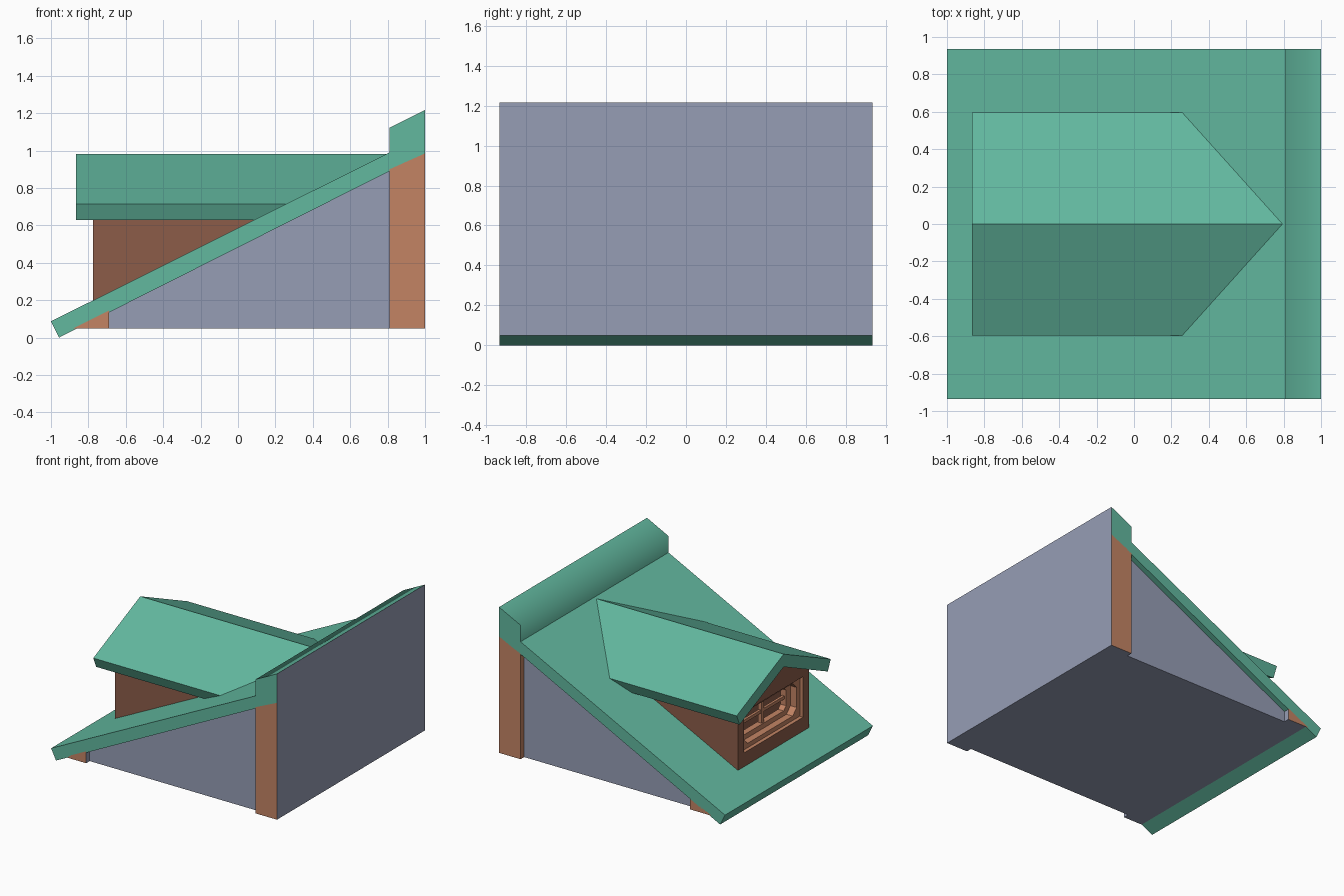
import bpy, bmesh
from mathutils import Vector

if "Cube" in bpy.data.objects:
    bpy.data.objects.remove(bpy.data.objects["Cube"])


def material(name, rgb):
    m = bpy.data.materials.new(name)
    lin = [(c / 255 / 12.92 if c < 11 else ((c / 255 + 0.055) / 1.055) ** 2.4) for c in rgb]
    m.diffuse_color = (*lin, 1)
    m.use_nodes = True
    m.node_tree.nodes["Principled BSDF"].inputs["Base Color"].default_value = m.diffuse_color
    return m


GREEN = material("green roofing", (98, 184, 159))
GREY = material("blue grey wall", (150, 157, 181))
TAN = material("tan timber", (195, 132, 100))
BROWN = material("dark brown wall", (140, 92, 73))


def finish(name, bm, mats):
    bmesh.ops.recalc_face_normals(bm, faces=bm.faces)
    me = bpy.data.meshes.new(name)
    bm.to_mesh(me)
    bm.free()
    for m in mats:
        me.materials.append(m)
    ob = bpy.data.objects.new(name, me)
    bpy.context.collection.objects.link(ob)
    return ob


def prism(name, pts, axis, a, b, mat, grey_sides=False):
    """Extrude a profile along x (points are y,z) or y (points are x,z)."""
    bm = bmesh.new()
    co = (lambda p, t: (t, p[0], p[1])) if axis == "x" else (lambda p, t: (p[0], t, p[1]))
    vs = [bm.verts.new(co(p, a)) for p in pts]
    f = bm.faces.new(vs)
    r = bmesh.ops.extrude_face_region(bm, geom=[f])
    shift = Vector(co((0, 0), b - a))
    for v in r["geom"]:
        if isinstance(v, bmesh.types.BMVert):
            v.co += shift
    bmesh.ops.recalc_face_normals(bm, faces=bm.faces)
    if grey_sides:  # underside and back end take the wall colour
        for f in bm.faces:
            f.normal_update()
            if f.normal.z < -0.95 or f.normal.x > 0.95:
                f.material_index = 1
    return finish(name, bm, [mat, GREY])


def box(name, x0, x1, y0, y1, z0, z1, mat):
    return prism(name, [(y0, z0), (y1, z0), (y1, z1), (y0, z1)], "x", x0, x1, mat)


def ring(name, outer, inner, x0, x1, mats):
    """Frame between two outlines; the second material lines the opening."""
    bm = bmesh.new()
    n = len(outer)
    loops = [[bm.verts.new((x, *p)) for p in pts]
             for pts, x in ((outer, x0), (inner, x0), (inner, x1), (outer, x1))]
    for k in range(4):
        A, B = loops[k], loops[(k + 1) % 4]
        for i in range(n):
            j = (i + 1) % n
            f = bm.faces.new((A[i], A[j], B[j], B[i]))
            f.material_index = 1 if k == 1 else 0
    return finish(name, bm, mats)


def rect(w, z0, z1):
    return [(-w, z0), (w, z0), (w, z1), (-w, z1)]


def octagon(w, z0, z1, c):
    return [(-w + c, z0), (w - c, z0), (w, z0 + c), (w, z1 - c),
            (w - c, z1), (-w + c, z1), (-w, z1 - c), (-w, z0 + c)]


W = 0.935   # half width of the roof
B = 0.89    # half width of the body

# Main body and corner posts
prism("body", [(-0.88, 0.05), (1, 0.05), (1, 0.99), (0.81, 0.9)], "y", -B, B, GREY)
for side, s in (("front", -1), ("back", 1)):
    prism(side + "_tall_post", [(0.81, 0.05), (1, 0.05), (1, 0.985), (0.81, 0.9)],
          "y", s * B, s * W, TAN, True)
    prism(side + "_low_post", [(-0.88, 0.05), (-0.69, 0.05), (-0.69, 0.145)],
          "y", s * B, s * W, TAN, True)

# Sloping roof slab
prism("main_roof", [(-1, 0.087), (-0.957, 0), (0.81, 0.89), (0.81, 0.99)], "y", -W, W, GREEN)

# Raised ridge, softly shaded where its step meets its top
ridge = prism("ridge", [(0.81, 0.89), (1, 0.982), (1, 1.217), (0.81, 1.122)], "y", -W, W, GREEN)
ridge.data.materials[1] = GREY
for p in ridge.data.polygons:
    if p.normal.x > 0.95:
        p.material_index = 1
    elif p.normal.x < -0.9 or p.normal.z > 0.5:
        p.use_smooth = True

# Dormer walls with a window opening
FX, D = -0.775, 0.45
ring("dormer_front", rect(D, 0.11, 0.676), rect(0.375, 0.31, 0.635), FX, -0.58, [BROWN, TAN])
box("dormer_walls", -0.58, 0.24, -D, D, 0.25, 0.676, BROWN)
prism("dormer_gable", [(-D, 0.676), (D, 0.676), (0, 0.876)], "x", FX, 0.58, BROWN)

# Stepped window frame with cross bars
ring("window_frame", octagon(0.375, 0.31, 0.635, 0.005), octagon(0.335, 0.345, 0.605, 0.05),
     -0.745, -0.69, [TAN, TAN])
ring("window_sash", octagon(0.375, 0.31, 0.635, 0.005), octagon(0.28, 0.385, 0.57, 0.03),
     -0.69, -0.64, [TAN, TAN])
box("window_back", -0.59, -0.575, -0.375, 0.375, 0.31, 0.635, BROWN)
box("window_upright", -0.68, -0.65, -0.015, 0.015, 0.37, 0.58, TAN)
box("window_crossbar", -0.675, -0.655, -0.3, 0.3, 0.465, 0.49, TAN)

# Dormer gable roof
prism("dormer_roof", [(0, 0.982), (0.595, 0.715), (0.557, 0.63), (0, 0.88),
                      (-0.557, 0.63), (-0.595, 0.715)], "x", -0.865, 0.79, GREEN)
